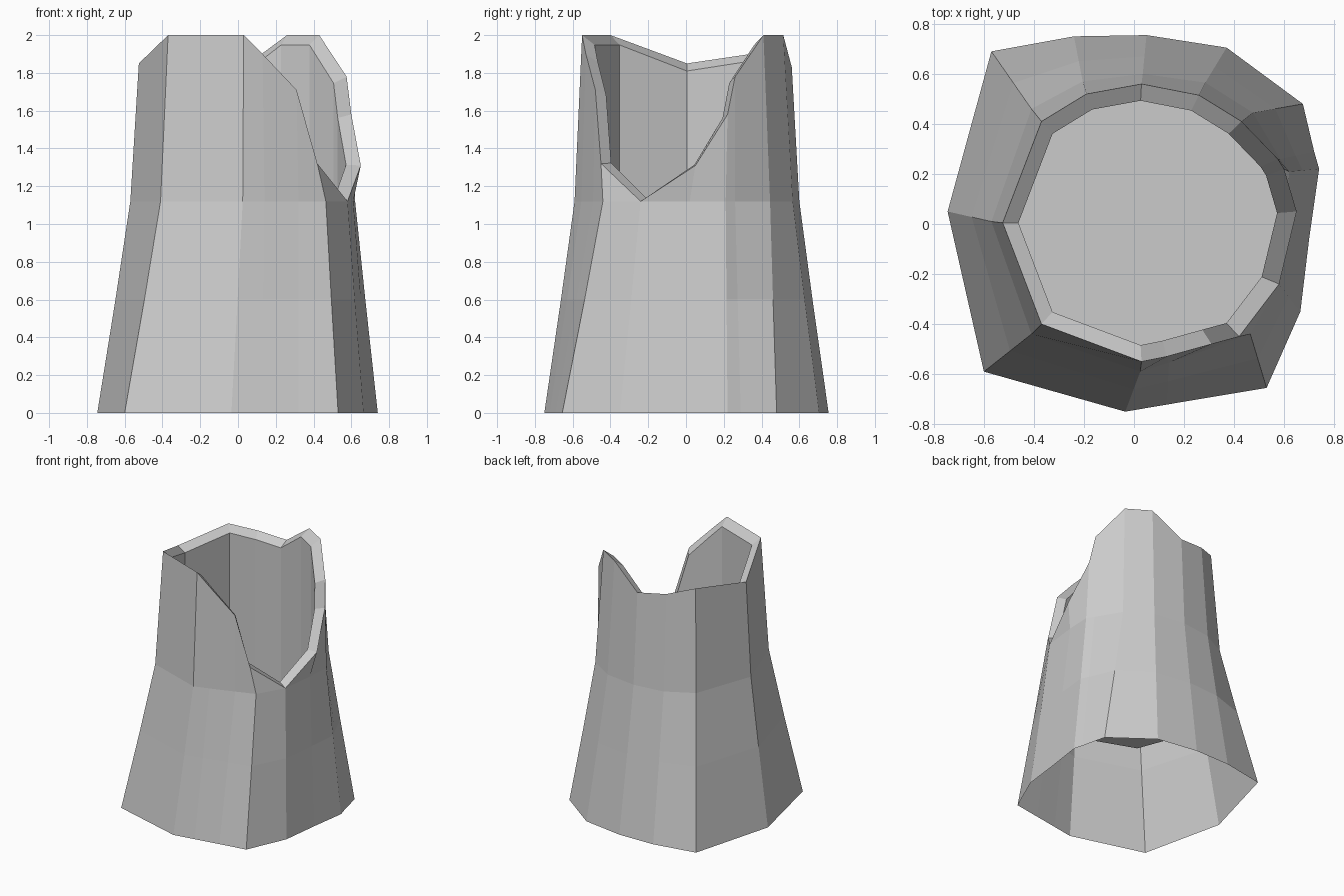
import bpy, bmesh

# Wall columns, counter-clockwise: foot x,y / waist x,y / broken rim x,y,z
COLUMNS = [
    (0.74, 0.22, 0.62, 0.21, 0.60, 0.22, 1.58),
    (0.72, 0.29, 0.585, 0.26, 0.575, 0.26, 1.78),
    (0.675, 0.48, 0.475, 0.445, 0.43, 0.41, 2.0),
    (0.37, 0.705, 0.285, 0.565, 0.26, 0.515, 2.0),
    (0.05, 0.755, 0.035, 0.60, 0.03, 0.56, 1.83),
    (-0.24, 0.75, -0.205, 0.57, -0.19, 0.52, 1.86),
    (-0.57, 0.69, -0.41, 0.46, -0.37, 0.41, 1.91),
    (-0.745, 0.05, -0.57, 0.01, -0.525, 0.005, 1.85),
    (-0.60, -0.59, -0.41, -0.44, -0.37, -0.40, 2.0),
    (-0.035, -0.75, 0.025, -0.59, 0.03, -0.55, 2.0),
    (0.13, -0.722, 0.14, -0.554, 0.13, -0.53, 1.90),
    (0.32, -0.69, 0.32, -0.492, 0.31, -0.48, 1.71),
    (0.53, -0.655, 0.465, -0.44, 0.42, -0.45, 1.32),
    (0.665, -0.35, 0.58, -0.24, 0.58, -0.24, 1.12),
    (0.70, -0.06, 0.61, 0.02, 0.65, 0.05, 1.31),
]
WAIST_Z, FLOOR_Z, INNER = 1.12, 0.65, 0.88


def ring(bm, points):
    return [bm.verts.new(p) for p in points]


def bridge(bm, lower, upper):
    n = len(lower)
    for i in range(n):
        j = (i + 1) % n
        bm.faces.new((lower[i], lower[j], upper[j], upper[i]))


def mix(a, b, t):
    return a + (b - a) * t


bm = bmesh.new()

# Flared outer wall, broken rim, then the inner wall down to the floor
rings = [
    ring(bm, [(c[0], c[1], 0) for c in COLUMNS]),
    ring(bm, [(mix(c[0], c[2], 0.55), mix(c[1], c[3], 0.55), 0.6) for c in COLUMNS]),
    ring(bm, [(c[2], c[3], WAIST_Z) for c in COLUMNS]),
    ring(bm, [(c[4], c[5], c[6]) for c in COLUMNS]),
    ring(bm, [(c[4] * INNER, c[5] * INNER, mix(c[6], 1.35, 0.08)) for c in COLUMNS]),
    ring(bm, [(c[4] * INNER, c[5] * INNER, FLOOR_Z) for c in COLUMNS]),
]
for lower, upper in zip(rings, rings[1:]):
    bridge(bm, lower, upper)

# Raised floor inside; the foot stays open
bm.faces.new(rings[-1])

bmesh.ops.remove_doubles(bm, verts=bm.verts, dist=0.001)
mesh = bpy.data.meshes.new("ruined_tower")
bm.to_mesh(mesh)
bm.free()
tower = bpy.data.objects.new("ruined_tower", mesh)
bpy.context.collection.objects.link(tower)
